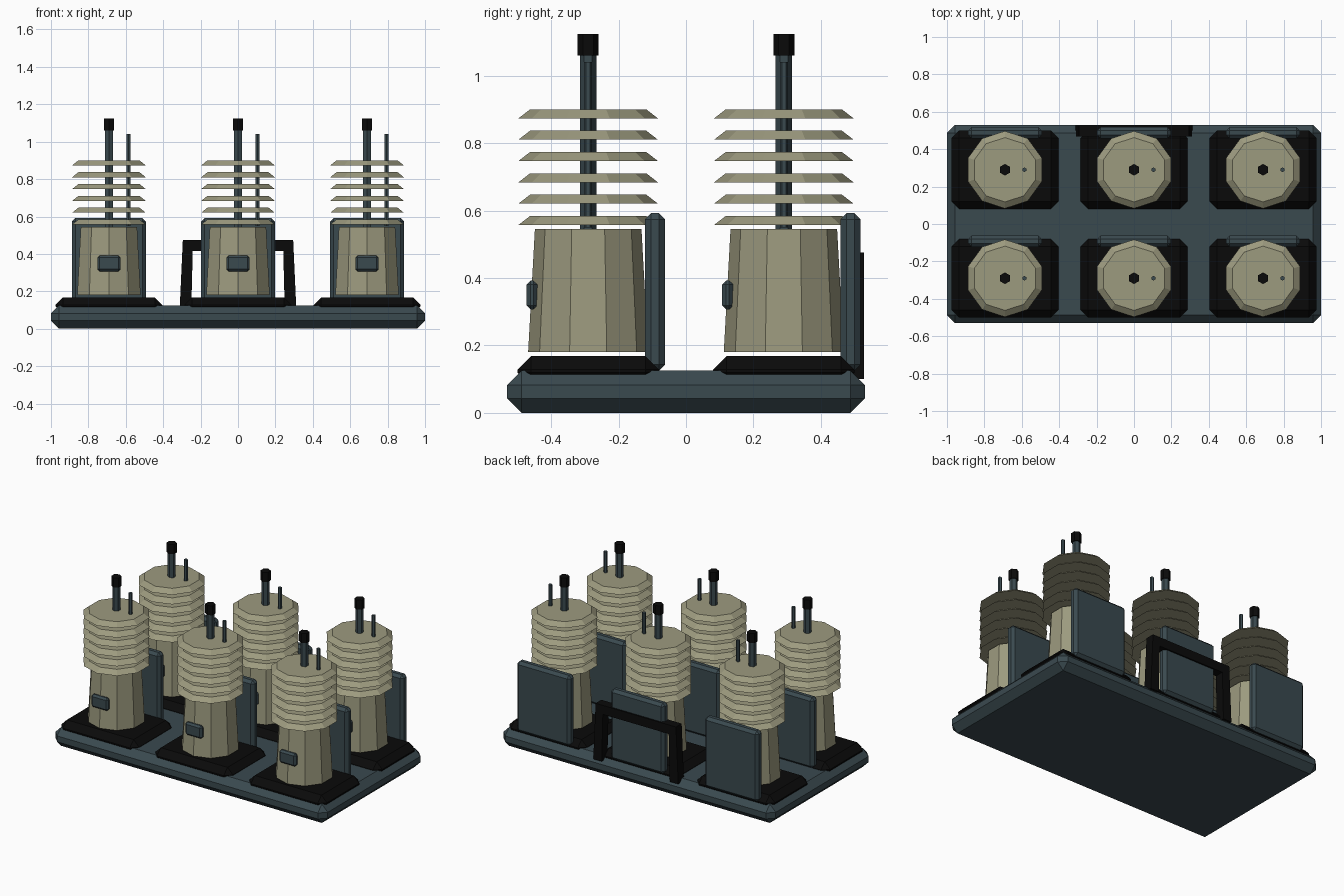
import bpy, bmesh
from mathutils import Matrix

if "Cube" in bpy.data.objects:
    bpy.data.objects.remove(bpy.data.objects["Cube"])


def material(name, rgb):
    m = bpy.data.materials.new(name)
    m.diffuse_color = (*rgb, 1)
    m.use_nodes = True
    m.node_tree.nodes["Principled BSDF"].inputs["Base Color"].default_value = m.diffuse_color
    return m


SLATE = material("dark slate", (0.042, 0.067, 0.078))
BEIGE = material("drab beige", (0.335, 0.325, 0.212))
BLACK = material("black", (0.003, 0.003, 0.003))


def finish(bm, name, mat):
    bmesh.ops.recalc_face_normals(bm, faces=bm.faces)
    me = bpy.data.meshes.new(name)
    bm.to_mesh(me)
    bm.free()
    me.materials.append(mat)
    ob = bpy.data.objects.new(name, me)
    bpy.context.collection.objects.link(ob)
    return ob


def box(name, mat, x, y, z, bevel):
    """Chamfered box from (min, max) ranges."""
    bm = bmesh.new()
    bmesh.ops.create_cube(bm, size=1)
    for v in bm.verts:
        for i, (lo, hi) in enumerate((x, y, z)):
            v.co[i] = lo if v.co[i] < 0 else hi
    bmesh.ops.bevel(bm, geom=bm.edges[:], offset=bevel, segments=1, affect='EDGES')
    return finish(bm, name, mat)


def cone(name, mat, x, y, z0, z1, r1, r2, sides):
    bm = bmesh.new()
    bmesh.ops.create_cone(bm, cap_ends=True, segments=sides, radius1=r1, radius2=r2,
                          depth=z1 - z0, matrix=Matrix.Translation((x, y, (z0 + z1) / 2)))
    return finish(bm, name, mat)


# base plate
box("base", SLATE, (-1, 1), (-0.53, 0.53), (0, 0.125), 0.043)

# six insulator units
for y in (-0.29, 0.29):
    for x in (-0.69, 0, 0.69):
        box("foot_pad", BLACK, (x - 0.285, x + 0.285), (y - 0.21, y + 0.21), (0.08, 0.168), 0.04)
        cone("body", BEIGE, x, y, 0.18, 0.545, 0.178, 0.158, 10)
        for i in range(6):
            z = 0.557 + 0.0632 * i
            cone("cooling_disc", BEIGE, x, y, z, z + 0.027, 0.207, 0.172, 10)
        cone("main_rod", SLATE, x, y, 0.54, 1.065, 0.024, 0.024, 6)
        cone("rod_cap", BLACK, x, y, 1.06, 1.123, 0.031, 0.031, 6)
        cone("thin_rod", SLATE, x + 0.104, y, 0.55, 1.04, 0.012, 0.012, 6)
        box("back_panel", SLATE, (x - 0.197, x + 0.197), (y + 0.168, y + 0.228), (0.125, 0.592), 0.018)
        box("front_box", SLATE, (x - 0.062, x + 0.062), (y - 0.183, y - 0.15), (0.307, 0.392), 0.012)

# carrying handle at the rear: arch outline with slightly splayed legs
half = [(0.25, 0.1), (0.312, 0.1), (0.295, 0.475)]
outline = half + [(-a, b) for a, b in reversed(half)] + [(-0.242, 0.415), (0.242, 0.415)]
bm = bmesh.new()
face = bm.faces.new([bm.verts.new((a, 0.467, b)) for a, b in outline])
ext = bmesh.ops.extrude_face_region(bm, geom=[face])
bmesh.ops.translate(bm, vec=(0, 0.06, 0),
                    verts=[v for v in ext["geom"] if isinstance(v, bmesh.types.BMVert)])
finish(bm, "rear_handle", BLACK)
